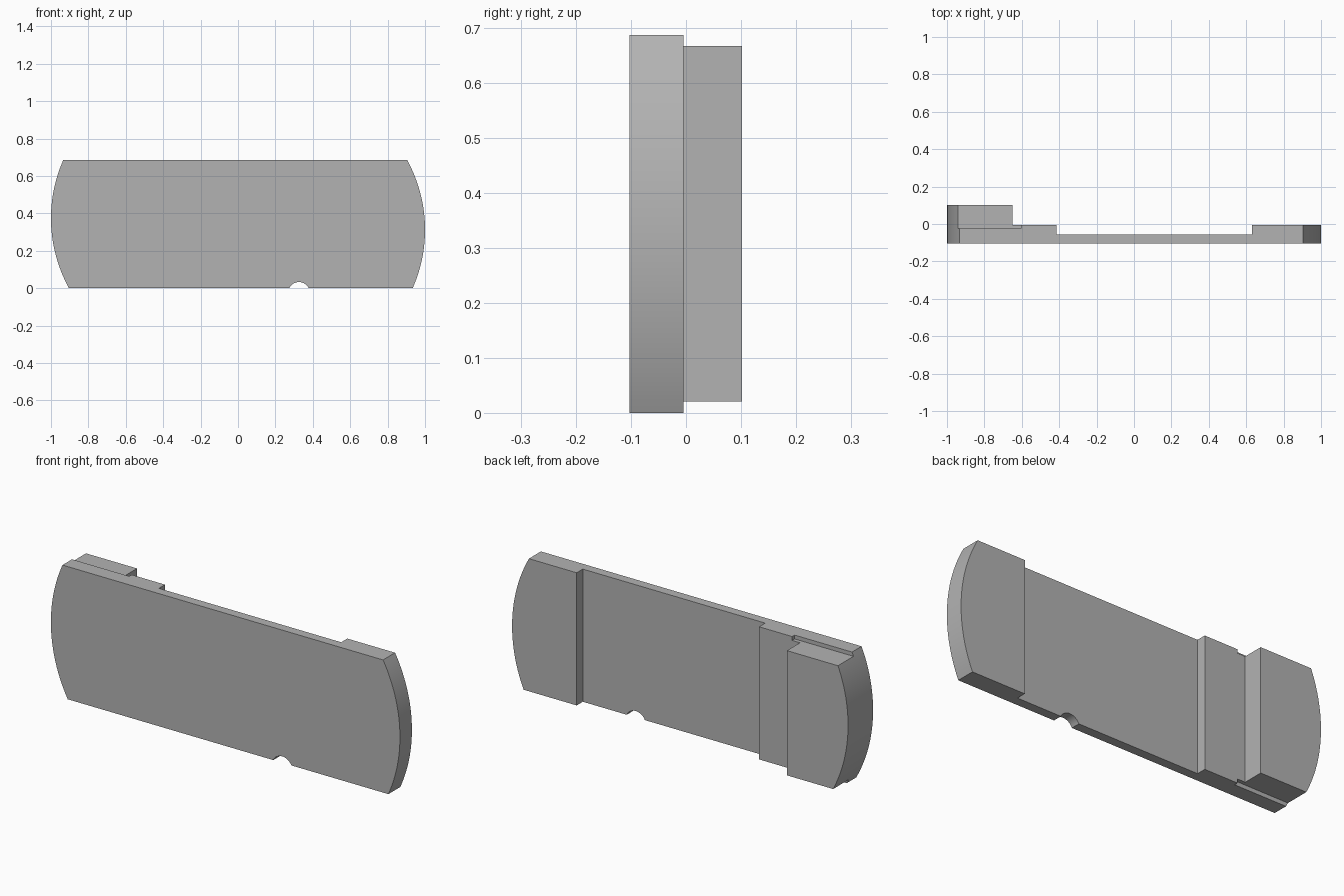
import bpy
import bmesh
from math import sqrt
from mathutils import Matrix

cube = bpy.data.objects.get("Cube")
if cube:
    bpy.data.objects.remove(cube)

FRONT, BACK, HEIGHT = -0.103, 0.102, 0.687
END_RADIUS, END_CENTRE, ARC_STEPS = 0.773, 0.374, 32

grey = bpy.data.materials.new("plain grey")
grey.use_nodes = True
colour = (0.45, 0.45, 0.45, 1)
grey.diffuse_color = colour
grey.node_tree.nodes["Principled BSDF"].inputs["Base Color"].default_value = colour


def make_object(name, bm):
    bmesh.ops.recalc_face_normals(bm, faces=bm.faces)
    mesh = bpy.data.meshes.new(name)
    bm.to_mesh(mesh)
    bm.free()
    obj = bpy.data.objects.new(name, mesh)
    bpy.context.collection.objects.link(obj)
    mesh.materials.append(grey)
    return obj


def box(name, x, y, z):
    bm = bmesh.new()
    bmesh.ops.create_cube(bm, size=1)
    for v in bm.verts:
        for axis, (low, high) in enumerate((x, y, z)):
            v.co[axis] = low if v.co[axis] < 0 else high
    return make_object(name, bm)


def cut(target, cutter):
    mod = target.modifiers.new(cutter.name, "BOOLEAN")
    mod.operation = "DIFFERENCE"
    mod.solver = "EXACT"
    mod.object = cutter
    bpy.context.view_layer.objects.active = target
    bpy.ops.object.modifier_apply(modifier=mod.name)
    bpy.data.objects.remove(cutter)


# Plate blank: bowed left end, mirrored by a half turn for the other end
end = []
for i in range(ARC_STEPS + 1):
    z = HEIGHT * i / ARC_STEPS
    bow = END_RADIUS - sqrt(END_RADIUS ** 2 - (z - END_CENTRE) ** 2)
    end.append((bow - 1, z))
outline = end + [(-x, HEIGHT - z) for x, z in end]

bm = bmesh.new()
face = bm.faces.new([bm.verts.new((x, FRONT, z)) for x, z in outline])
grown = bmesh.ops.extrude_face_region(bm, geom=[face])["geom"]
for v in grown:
    if isinstance(v, bmesh.types.BMVert):
        v.co.y = BACK
plate = make_object("stepped_plate", bm)

# Leave the thick block at one end only
cut(plate, box("back_cut", (-0.65, 2), (-0.005, 1), (-1, 2)))

# Wide shallow channel across the back
cut(plate, box("channel_cut", (-0.415, 0.63), (-0.055, 1), (-1, 2)))

# Relief steps above and below the block
for name, z in (("top_relief", (0.667, 2)), ("bottom_relief", (-1, 0.021))):
    cut(plate, box(name, (-2, -0.605), (-0.025, 1), z))

# Round notch in the lower edge
bm = bmesh.new()
bmesh.ops.create_cone(bm, cap_ends=True, segments=48, radius1=0.0575,
                      radius2=0.0575, depth=1)
bm.transform(Matrix.Translation((0.326, 0, -0.0245)) @ Matrix.Rotation(1.5707963, 4, "X"))
cut(plate, make_object("notch_cut", bm))

# Smooth bowed ends with crisp edges
bpy.ops.object.select_all(action="DESELECT")
plate.select_set(True)
bpy.context.view_layer.objects.active = plate
bpy.ops.object.shade_smooth_by_angle(angle=0.35)
